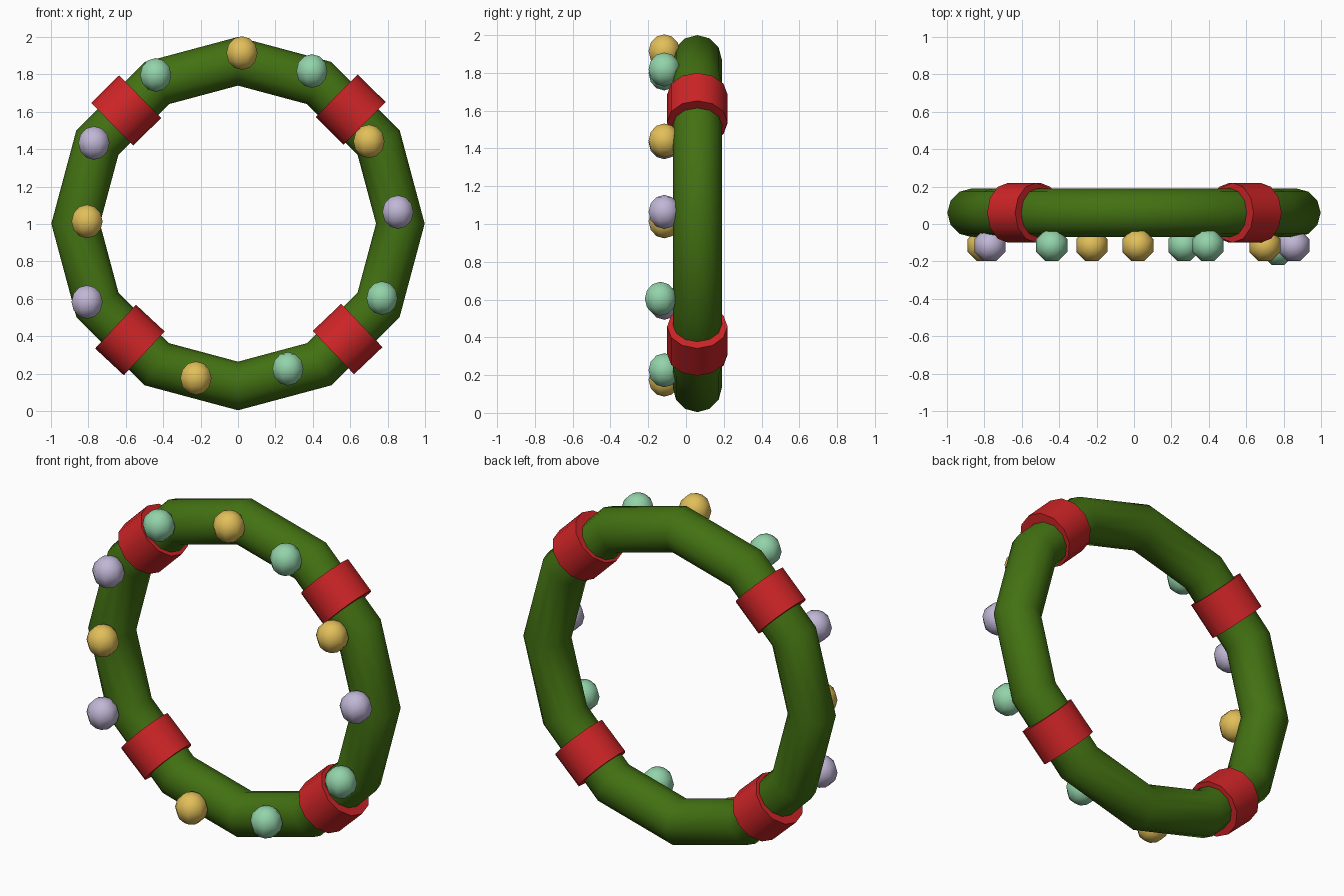
import bpy, math
from mathutils import Vector

if "Cube" in bpy.data.objects:
    bpy.data.objects.remove(bpy.data.objects["Cube"])

def material(name, rgb):
    m = bpy.data.materials.new(name)
    m.diffuse_color = (*rgb, 1)
    m.use_nodes = True
    m.node_tree.nodes["Principled BSDF"].inputs["Base Color"].default_value = m.diffuse_color
    return m

green = material("pine green", (0.055, 0.165, 0.006))
red = material("ribbon red", (0.62, 0.018, 0.02))
gold = material("gold", (0.76, 0.52, 0.10))
mint = material("mint", (0.29, 0.65, 0.40))
lilac = material("lilac", (0.53, 0.47, 0.67))

def finish(name, mat, angle):
    o = bpy.context.object
    o.name = name
    o.data.materials.append(mat)
    bpy.ops.object.shade_smooth_by_angle(angle=math.radians(angle))
    return o

YC = 0.06  # depth of the ring's centre plane

# wreath ring
bpy.ops.mesh.primitive_torus_add(major_segments=12, minor_segments=12, major_radius=0.868,
                                 minor_radius=0.13, location=(0, YC, 1.002),
                                 rotation=(math.pi / 2, 0, 0))
finish("wreath_ring", green, 50)

# ribbon bands wrapped round the ring: x, z
for i, (x, z) in enumerate([(0.602, 1.612), (-0.598, 1.607), (-0.578, 0.38), (0.586, 0.385)]):
    tangent = Vector((-(z - 1), 0, x))
    bpy.ops.mesh.primitive_cylinder_add(vertices=12, radius=0.16, depth=0.21, location=(x, YC, z))
    o = finish(f"ribbon_band_{i + 1}", red, 40)
    o.rotation_euler = (0, math.atan2(tangent.x, tangent.z), 0)

# baubles on the front: x, z, y
baubles = {
    mint: [(-0.44, 1.797, -0.115), (0.395, 1.818, -0.115), (0.77, 0.604, -0.135), (0.267, 0.226, -0.115)],
    gold: [(0.021, 1.914, -0.115), (0.70, 1.442, -0.115), (-0.807, 1.014, -0.115), (-0.225, 0.176, -0.115)],
    lilac: [(-0.77, 1.433, -0.115), (0.855, 1.064, -0.115), (-0.807, 0.583, -0.115)],
}
for mat, spots in baubles.items():
    for i, (x, z, y) in enumerate(spots):
        bpy.ops.mesh.primitive_uv_sphere_add(segments=8, ring_count=6, radius=0.09, location=(x, y, z),
                                             rotation=(0, 0, math.pi / 8))
        finish(f"{mat.name}_bauble_{i + 1}", mat, 60)
